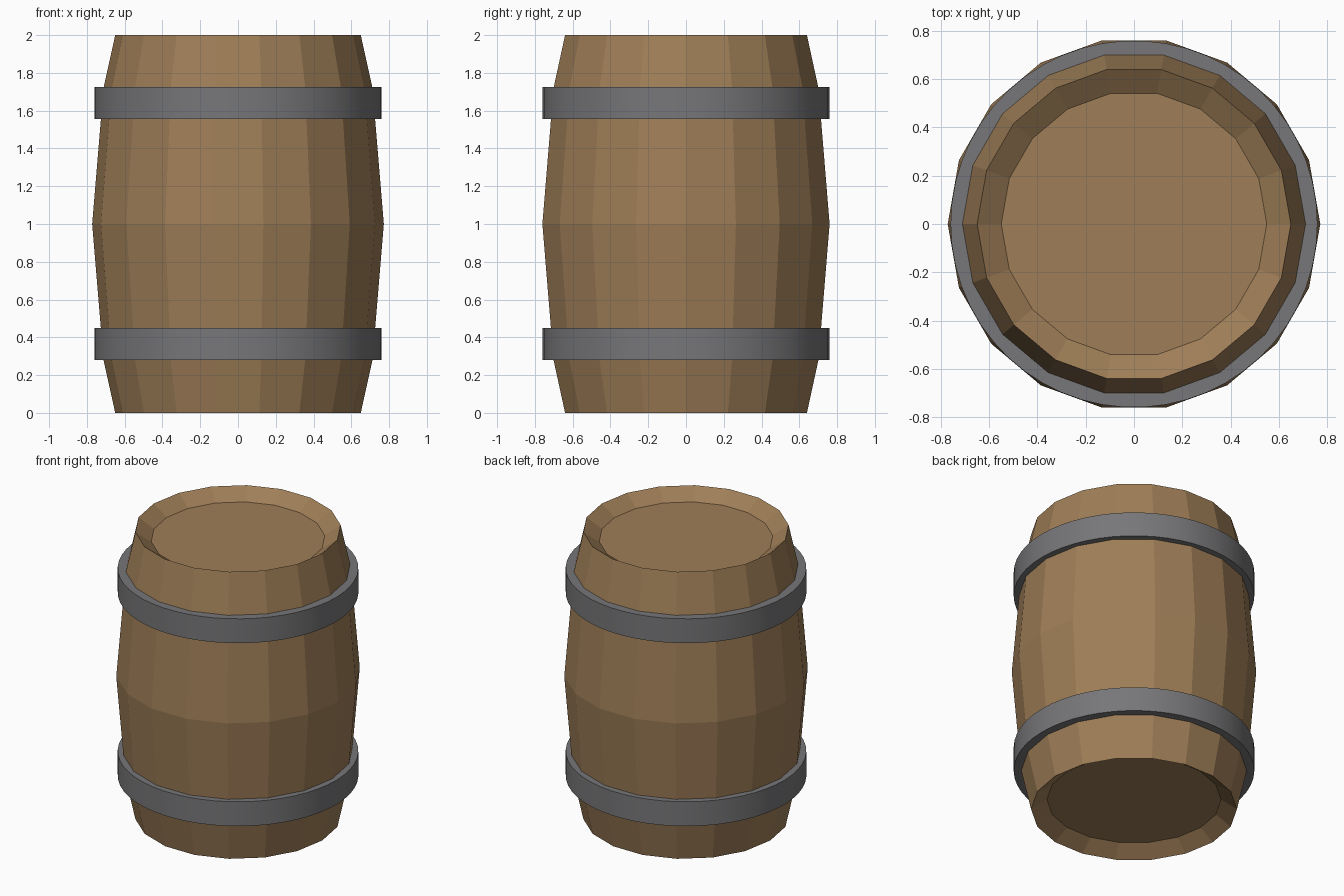
import bpy, bmesh, math

if "Cube" in bpy.data.objects:
    bpy.data.objects.remove(bpy.data.objects["Cube"])


def material(name, rgb):
    m = bpy.data.materials.new(name)
    m.diffuse_color = (*rgb, 1.0)
    m.use_nodes = True
    m.node_tree.nodes["Principled BSDF"].inputs["Base Color"].default_value = m.diffuse_color
    return m


def lathe(name, profile, sides, mat, closed=False):
    """Spin a (radius, z) profile; cap both ends unless the profile is a loop."""
    bm = bmesh.new()
    rings = [[bm.verts.new((r * math.cos(math.tau * i / sides),
                            r * math.sin(math.tau * i / sides), z))
              for i in range(sides)] for r, z in profile]
    pairs = list(zip(rings, rings[1:]))
    if closed:
        pairs.append((rings[-1], rings[0]))
    else:
        bm.faces.new(rings[0][::-1])
        bm.faces.new(rings[-1])
    for a, b in pairs:
        for i in range(sides):
            j = (i + 1) % sides
            bm.faces.new((a[i], a[j], b[j], b[i]))
    bmesh.ops.recalc_face_normals(bm, faces=bm.faces)
    mesh = bpy.data.meshes.new(name)
    bm.to_mesh(mesh)
    bm.free()
    mesh.materials.append(mat)
    obj = bpy.data.objects.new(name, mesh)
    bpy.context.collection.objects.link(obj)
    return obj


wood = material("brown wood", (0.345, 0.209, 0.096))
iron = material("grey iron", (0.184, 0.184, 0.192))

# Eighteen-sided bulging body with recessed lids at both ends
half = [(0.772, 1.0), (0.712, 1.72), (0.65, 2.0), (0.55, 1.93)]
profile = [(r, 2 - z) for r, z in half[:0:-1]] + half
lathe("barrel_body", profile, 18, wood)

# Two round hoops
for name, z0, z1 in (("lower_hoop", 0.28, 0.45), ("upper_hoop", 1.555, 1.725)):
    hoop = lathe(name, [(0.76, z0), (0.76, z1), (0.68, z1), (0.68, z0)],
                 54, iron, closed=True)
    bpy.ops.object.select_all(action='DESELECT')
    hoop.select_set(True)
    bpy.context.view_layer.objects.active = hoop
    bpy.ops.object.shade_smooth_by_angle(angle=math.radians(30))
